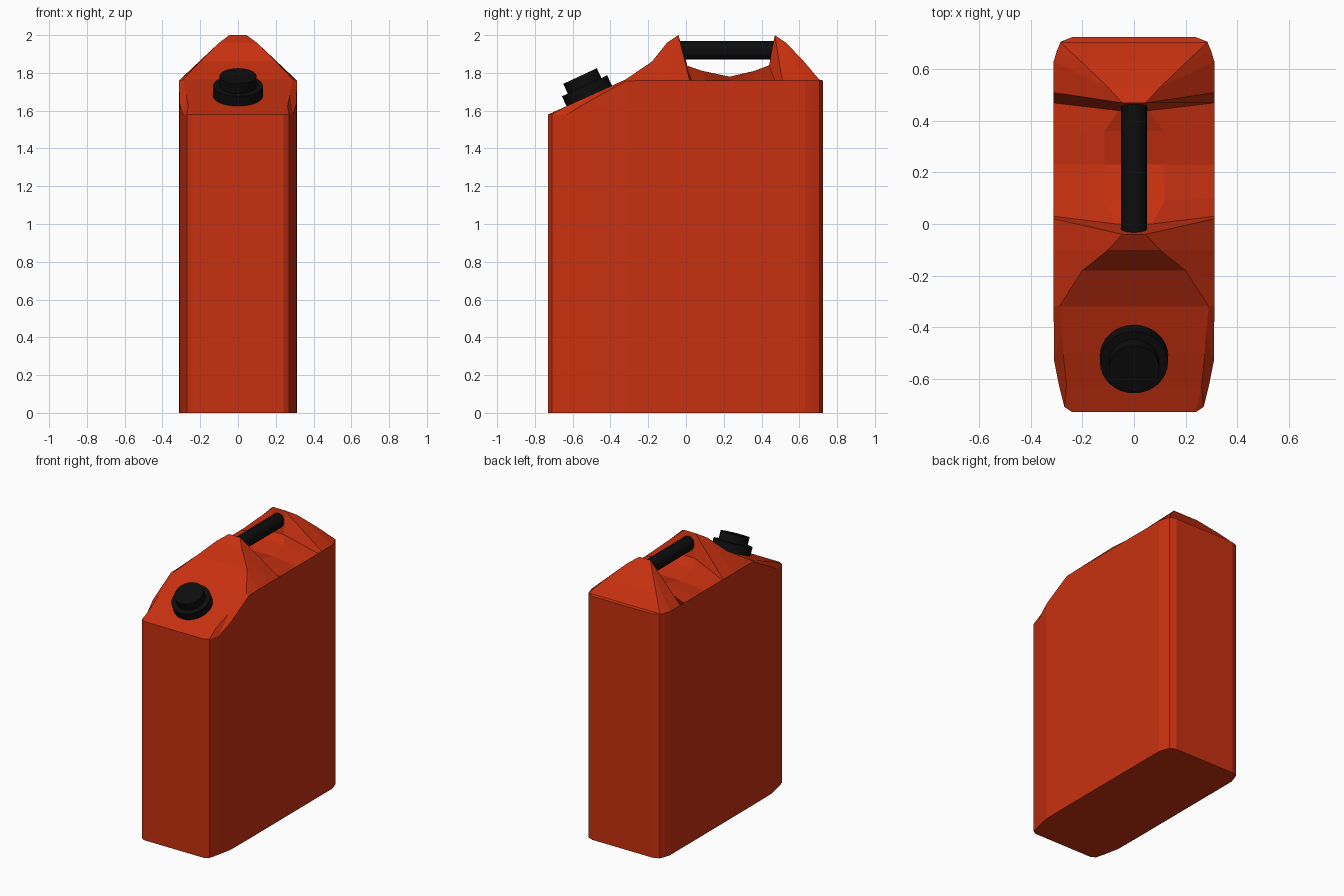
import bpy, bmesh, math
from mathutils import Vector, Matrix

if "Cube" in bpy.data.objects:
    bpy.data.objects.remove(bpy.data.objects["Cube"])


def material(name, rgb):
    m = bpy.data.materials.new(name)
    m.diffuse_color = (*rgb, 1)
    m.use_nodes = True
    m.node_tree.nodes["Principled BSDF"].inputs["Base Color"].default_value = m.diffuse_color
    return m


red = material("red_plastic", (0.58, 0.030, 0.005))
black = material("black_plastic", (0.004, 0.004, 0.004))


def make_object(name, bm, mat):
    bmesh.ops.recalc_face_normals(bm, faces=bm.faces)
    mesh = bpy.data.meshes.new(name)
    bm.to_mesh(mesh)
    bm.free()
    mesh.materials.append(mat)
    ob = bpy.data.objects.new(name, mesh)
    bpy.context.collection.objects.link(ob)
    return ob


def cylinder(name, base, axis, radius, length, sides, mat):
    axis = Vector(axis).normalized()
    bm = bmesh.new()
    turn = axis.to_track_quat('Z', 'Y').to_matrix().to_4x4()
    centre = Vector(base) + axis * length / 2
    bmesh.ops.create_cone(bm, cap_ends=True, segments=sides, radius1=radius, radius2=radius,
                          depth=length, matrix=Matrix.Translation(centre) @ turn)
    ob = make_object(name, bm, mat)
    bpy.context.view_layer.objects.active = ob
    ob.select_set(True)
    bpy.ops.object.shade_smooth_by_angle(angle=math.radians(35))
    ob.select_set(False)


# Can body: stations from front to back, (ridge x, y, z) and (side rim x, y, z)
stations = [
    ((0.24, -0.73, 1.58), (0.24, -0.73, 1.58)),
    ((0.262, -0.63, 1.625), (0.27, -0.71, 1.58)),
    ((0.275, -0.50, 1.684), (0.29, -0.63, 1.58)),
    ((0.28, -0.42, 1.72), (0.31, -0.53, 1.64)),
    ((0.29, -0.32, 1.765), (0.312, -0.32, 1.757)),
    ((0.20, -0.18, 1.86), (0.312, -0.22, 1.76)),
    ((0.10, -0.10, 1.96), (0.312, -0.10, 1.76)),
    ((0.045, -0.04, 2.0), (0.312, 0.02, 1.76)),
    ((0.07, 0.0, 1.84), (0.312, 0.03, 1.76)),
    ((0.12, 0.09, 1.81), (0.312, 0.10, 1.76)),
    ((0.115, 0.23, 1.78), (0.312, 0.23, 1.76)),
    ((0.115, 0.36, 1.81), (0.312, 0.36, 1.76)),
    ((0.06, 0.44, 1.84), (0.312, 0.47, 1.76)),
    ((0.045, 0.47, 2.0), (0.312, 0.51, 1.76)),
    ((0.10, 0.53, 1.96), (0.312, 0.63, 1.76)),
    ((0.20, 0.625, 1.86), (0.30, 0.67, 1.76)),
    ((0.285, 0.705, 1.765), (0.285, 0.707, 1.76)),
    ((0.24, 0.725, 1.76), (0.24, 0.725, 1.76)),
]
bm = bmesh.new()
rings = []
for (tx, ty, tz), (rx, ry, rz) in stations:
    half = [(rx, ry, 0), (rx, ry, rz), (tx, ty, tz)]
    ring = half + [(-x, y, z) for x, y, z in reversed(half)]
    rings.append([bm.verts.new(p) for p in ring])
for a, b in zip(rings, rings[1:]):
    for i in range(6):
        j = (i + 1) % 6
        bm.faces.new((a[i], a[j], b[j], b[i]))
for ring in (rings[0], rings[-1]):
    bm.faces.new(ring)
bmesh.ops.remove_doubles(bm, verts=bm.verts, dist=0.0005)
make_object("can_body", bm, red)

# Carry handle between the two humps
cylinder("handle", (0, -0.035, 1.92), (0, 1, 0), 0.05, 0.5, 20, black)

# Screw cap on the sloped front: wide collar and narrower top
tilt = math.radians(25)
axis = Vector((0, -math.sin(tilt), math.cos(tilt)))
seat = Vector((0, -0.513, 1.68))
cylinder("cap_collar", seat - axis * 0.01, axis, 0.132, 0.067, 32, black)
cylinder("cap_top", seat + axis * 0.05, axis, 0.098, 0.064, 32, black)
